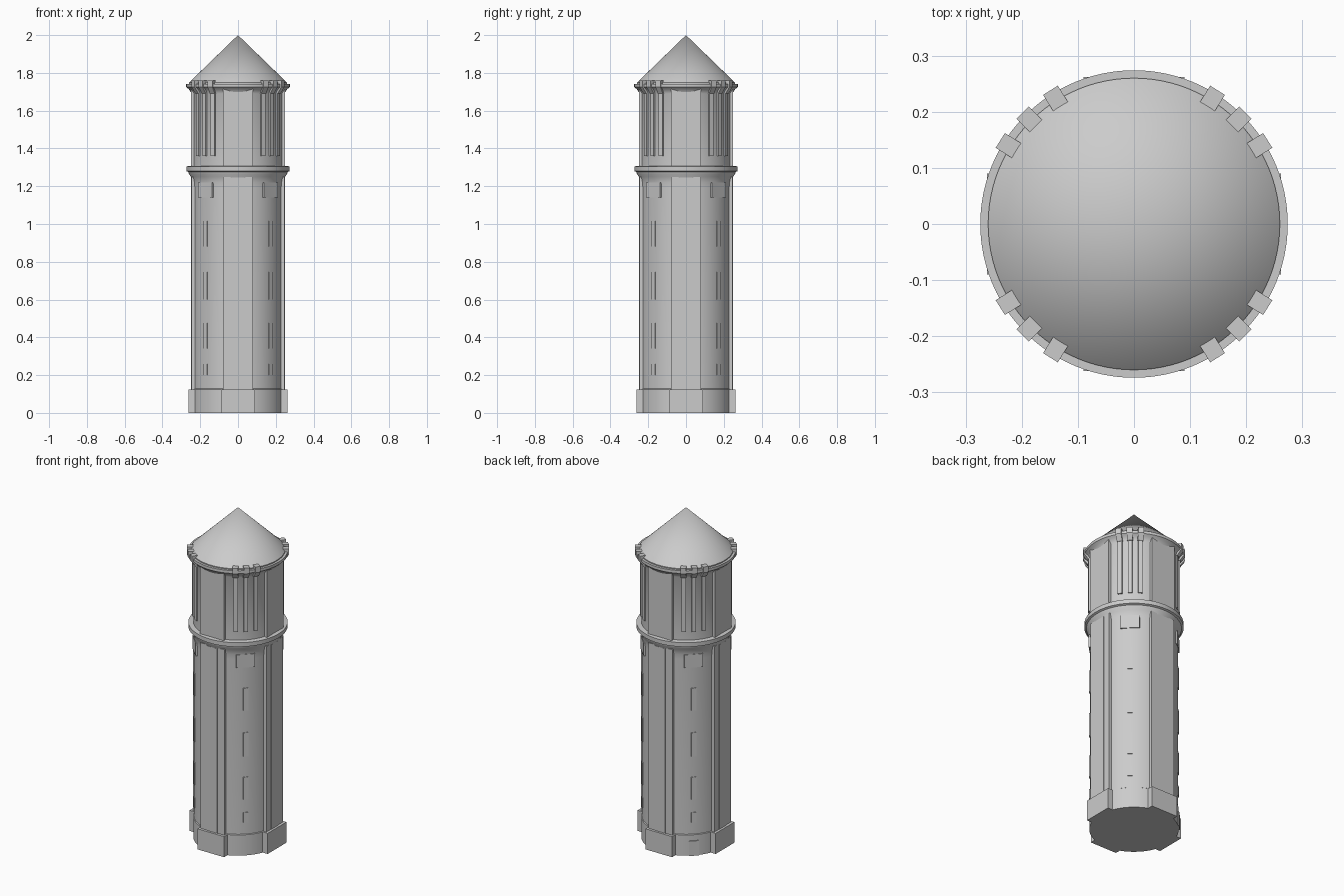
import bpy, bmesh, math
from mathutils import Matrix, Vector

if "Cube" in bpy.data.objects:
    bpy.data.objects.remove(bpy.data.objects["Cube"])

stone = bpy.data.materials.new("grey_stone")
stone.diffuse_color = (0.6, 0.6, 0.6, 1)
stone.use_nodes = True
stone.node_tree.nodes["Principled BSDF"].inputs["Base Color"].default_value = stone.diffuse_color


def finish(name, bm, smooth=False):
    bmesh.ops.recalc_face_normals(bm, faces=bm.faces)
    me = bpy.data.meshes.new(name)
    bm.to_mesh(me)
    bm.free()
    ob = bpy.data.objects.new(name, me)
    bpy.context.collection.objects.link(ob)
    me.materials.append(stone)
    if smooth:
        bpy.ops.object.select_all(action='DESELECT')
        ob.select_set(True)
        bpy.context.view_layer.objects.active = ob
        bpy.ops.object.shade_smooth_by_angle(angle=math.radians(30))
    return ob


def lathe(name, profile, steps=96):
    """Spin an (r, z) profile around the z axis."""
    bm = bmesh.new()
    vs = [bm.verts.new((r, 0, z)) for r, z in profile]
    es = [bm.edges.new(p) for p in zip(vs, vs[1:])]
    bmesh.ops.spin(bm, geom=vs + es, cent=(0, 0, 0), axis=(0, 0, 1),
                   angle=math.tau, steps=steps)
    bmesh.ops.remove_doubles(bm, verts=bm.verts, dist=1e-5)
    return finish(name, bm, True)


def radial(name, angles, width, profile):
    """Extrude a closed (r, z) outline sideways, once per angle in degrees."""
    bm = bmesh.new()
    for a in angles:
        rot = Matrix.Rotation(math.radians(a), 4, 'Z')
        sides = [[bm.verts.new(rot @ Vector((r, s * width / 2, z)))
                  for r, z in profile] for s in (-1, 1)]
        bm.faces.new(sides[0])
        bm.faces.new(sides[1][::-1])
        n = len(profile)
        for i in range(n):
            j = (i + 1) % n
            bm.faces.new((sides[0][i], sides[0][j], sides[1][j], sides[1][i]))
    return finish(name, bm)


def slab(r0, r1, z0, z1):
    return [(r0, z0), (r1, z0), (r1, z1), (r0, z1)]


cardinal = [0, 90, 180, 270]
diagonal = [45, 135, 225, 315]

# Round shaft flaring into the middle cornice, upper drum and top cornice
lathe("tower_body", [
    (0, 0), (0.246, 0), (0.246, 0.125), (0.242, 0.128), (0.242, 1.19),
    (0.244, 1.22), (0.25, 1.25), (0.26, 1.265), (0.262, 1.275), (0.273, 1.28),
    (0.273, 1.305), (0.246, 1.308), (0.246, 1.69), (0.254, 1.705),
    (0.262, 1.715), (0.274, 1.725), (0.274, 1.742), (0, 1.742)])

# Conical roof
lathe("roof", [(0, 1.742), (0.26, 1.742), (0.26, 1.748), (0, 2.0)])

# Flat bays on the four main sides
radial("plinth_plate", cardinal, 0.18, slab(0.15, 0.262, 0, 0.125))
radial("shaft_bay", cardinal, 0.16, slab(0.15, 0.246, 0.12, 1.25))
radial("bay_strip", cardinal, 0.07, slab(0.23, 0.249, 0.125, 1.245))
radial("drum_bay", cardinal, 0.16, slab(0.15, 0.25, 1.30, 1.73))

# Slit windows and wide upper windows on the diagonals
for z0, z1 in ((0.2, 0.26), (0.34, 0.475), (0.6, 0.745), (0.88, 1.015)):
    radial("slit_window", diagonal, 0.028, slab(0.22, 0.247, z0, z1))
radial("wide_window", diagonal, 0.105, slab(0.2, 0.2455, 1.14, 1.22))

# Single door on the back left
radial("door", [135], 0.055, slab(0.22, 0.251, 0, 0.09))

# Three ribs with hooked brackets on each diagonal
rib_angles = [d + o for d in diagonal for o in (-13, 0, 13)]
radial("drum_rib", rib_angles, 0.024, slab(0.22, 0.254, 1.36, 1.71))
radial("bracket", rib_angles, 0.031, [
    (0.246, 1.69), (0.256, 1.69), (0.281, 1.725), (0.281, 1.76), (0.246, 1.76)])
